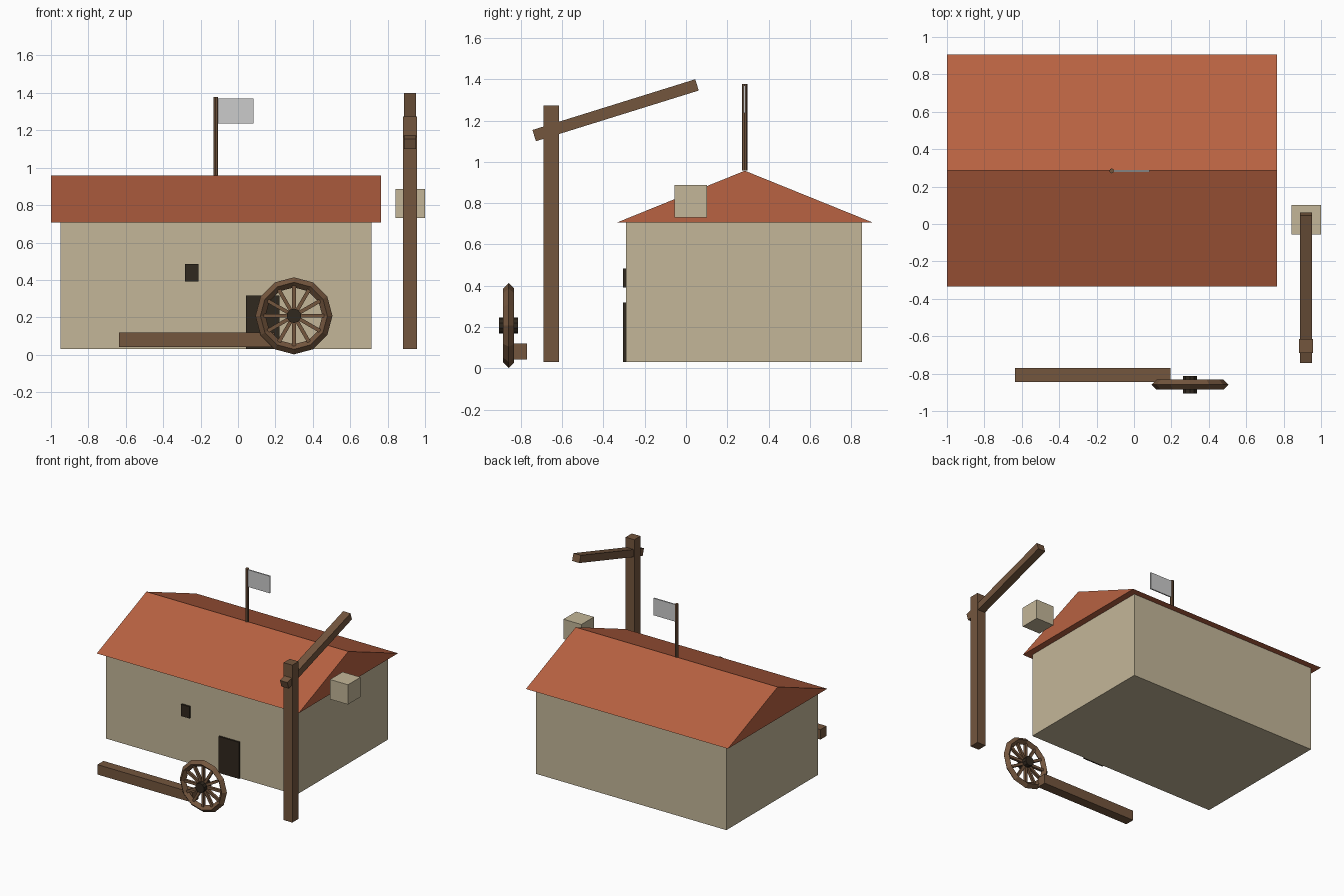
import bpy, bmesh, math
from mathutils import Matrix, Vector

if "Cube" in bpy.data.objects:
    bpy.data.objects.remove(bpy.data.objects["Cube"])


def mat(name, col):
    m = bpy.data.materials.new(name)
    m.diffuse_color = (*col, 1)
    m.use_nodes = True
    m.node_tree.nodes["Principled BSDF"].inputs["Base Color"].default_value = m.diffuse_color
    return m


PLASTER = mat("plaster", (0.55, 0.47, 0.315))
ROOF = mat("roof_tile", (0.479, 0.122, 0.054))
WOOD = mat("wood", (0.174, 0.093, 0.048))
DARK = mat("dark_wood", (0.03, 0.021, 0.013))
CLOTH = mat("cloth", (0.6, 0.6, 0.6))


def finish(bm, name, m):
    bmesh.ops.recalc_face_normals(bm, faces=bm.faces)
    me = bpy.data.meshes.new(name)
    bm.to_mesh(me)
    bm.free()
    me.materials.append(m)
    ob = bpy.data.objects.new(name, me)
    bpy.context.collection.objects.link(ob)
    return ob


def add_box(bm, size, matrix):
    bmesh.ops.create_cube(bm, size=1, matrix=matrix @ Matrix.Diagonal((*size, 1)))


def box(name, x, y, z, m):
    bm = bmesh.new()
    lo, hi = Vector((x[0], y[0], z[0])), Vector((x[1], y[1], z[1]))
    add_box(bm, hi - lo, Matrix.Translation((lo + hi) / 2))
    return finish(bm, name, m)


def rod(name, centre, r, length, sides, m, rot=Matrix()):
    bm = bmesh.new()
    bmesh.ops.create_cone(bm, cap_ends=True, segments=sides, radius1=r, radius2=r,
                          depth=length, matrix=Matrix.Translation(centre) @ rot)
    return finish(bm, name, m)


# House walls, door and window
box("walls", (-0.95, 0.713), (-0.29, 0.853), (0.03, 0.708), PLASTER)
box("door", (0.043, 0.222), (-0.304, -0.285), (0.03, 0.318), DARK)
box("window", (-0.284, -0.21), (-0.304, -0.285), (0.391, 0.484), DARK)

# Gable roof: triangular profile swept along x
bm = bmesh.new()
tri = [bm.verts.new((-1, y, z)) for y, z in ((-0.335, 0.706), (0.905, 0.706), (0.285, 0.957))]
face = bm.faces.new(tri)
ext = bmesh.ops.extrude_face_region(bm, geom=[face], use_keep_orig=True)
bmesh.ops.translate(bm, vec=(1.765, 0, 0),
                    verts=[v for v in ext["geom"] if isinstance(v, bmesh.types.BMVert)])
finish(bm, "roof", ROOF)

# Flag on the ridge
rod("flag_pole", (-0.119, 0.284, 1.168), 0.013, 0.42, 8, WOOD)
box("flag", (-0.119, 0.083), (0.279, 0.289), (1.236, 1.371), CLOTH)

# Crane: post, sloping arm and hanging block
box("crane_post", (0.882, 0.958), (-0.691, -0.614), (0.03, 1.273), WOOD)
bm = bmesh.new()
add_box(bm, (0.064, 0.826, 0.057), Matrix.Translation((0.92, -0.341, 1.25))
        @ Matrix.Rotation(math.radians(17.3), 4, 'X'))
finish(bm, "crane_arm", WOOD)
box("hanging_block", (0.843, 1.0), (-0.056, 0.101), (0.731, 0.887), PLASTER)

# Beam lying on the ground
box("ground_beam", (-0.637, 0.195), (-0.845, -0.769), (0.042, 0.12), WOOD)

# Wheel: diamond-section rim, spokes and hub
C = Vector((0.299, -0.859, 0.208))
STAND = Matrix.Rotation(math.pi / 2, 4, 'X')
bpy.ops.mesh.primitive_torus_add(major_segments=12, minor_segments=4, major_radius=0.179,
                                 minor_radius=0.027, location=C, rotation=(math.pi / 2, 0, 0))
rim = bpy.context.object
rim.name = "wheel_rim"
rim.data.materials.append(WOOD)
rim.data.shade_flat()

bm = bmesh.new()
for i in range(12):
    add_box(bm, (0.15, 0.02, 0.02), Matrix.Translation(C)
            @ Matrix.Rotation(i * math.pi / 6, 4, 'Y') @ Matrix.Translation((0.095, 0, 0)))
finish(bm, "wheel_spokes", WOOD)
rod("wheel_hub", C, 0.039, 0.092, 10, DARK, STAND)
